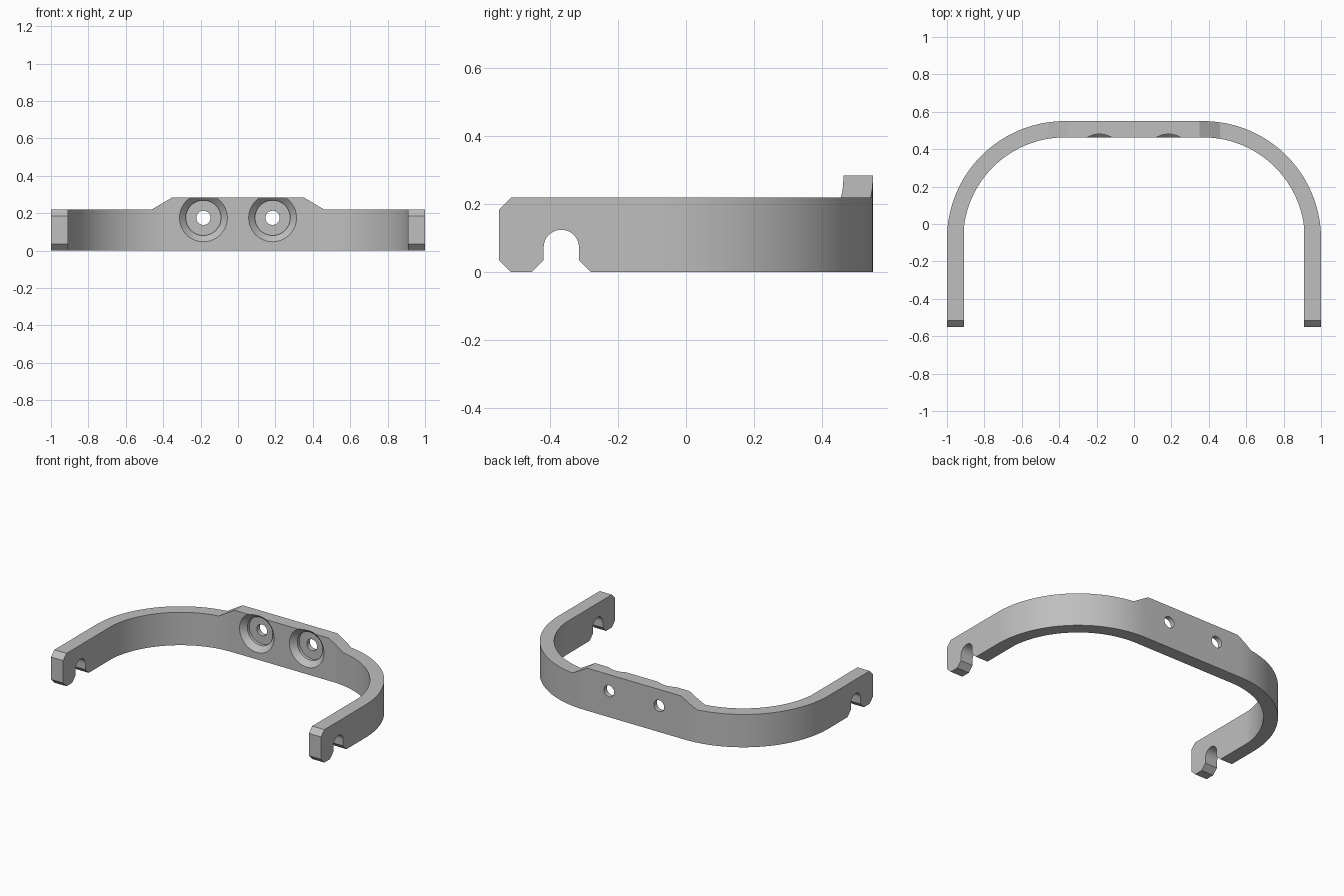
import bpy, bmesh
from math import pi, cos, sin, radians
from mathutils import Vector

if "Cube" in bpy.data.objects:
    bpy.data.objects.remove(bpy.data.objects["Cube"], do_unlink=True)

grey = bpy.data.materials.new("Plain grey")
grey.use_nodes = True
colour = (0.52, 0.52, 0.52, 1)
grey.diffuse_color = colour
grey.node_tree.nodes["Principled BSDF"].inputs["Base Color"].default_value = colour


def arc(cx, cy, r, start, end, steps=40):
    angles = [radians(start + (end - start) * i / steps) for i in range(steps + 1)]
    return [(cx + r * cos(a), cy + r * sin(a)) for a in angles]


def finish(name, bm):
    bmesh.ops.recalc_face_normals(bm, faces=bm.faces)
    mesh = bpy.data.meshes.new(name)
    bm.to_mesh(mesh)
    bm.free()
    mesh.materials.append(grey)
    obj = bpy.data.objects.new(name, mesh)
    bpy.context.collection.objects.link(obj)
    return obj


def prism(name, outline, place, low, high):
    """Extrude a closed outline; place maps (u, v, depth) to a position."""
    bm = bmesh.new()
    face = bm.faces.new([bm.verts.new(place(u, v, low)) for u, v in outline])
    offset = Vector(place(0, 0, high)) - Vector(place(0, 0, low))
    moved = bmesh.ops.extrude_face_region(bm, geom=[face])["geom"]
    bmesh.ops.translate(bm, vec=offset,
                        verts=[g for g in moved if isinstance(g, bmesh.types.BMVert)])
    return finish(name, bm)


def lathe_y(name, profile, x, z, sides=64):
    """Closed solid of revolution about a front-to-back axis."""
    bm = bmesh.new()
    rings = [[bm.verts.new((x + r * cos(2 * pi * i / sides), y,
                            z + r * sin(2 * pi * i / sides))) for i in range(sides)]
             for r, y in profile]
    for a, b in zip(rings, rings[1:]):
        for i in range(sides):
            j = (i + 1) % sides
            bm.faces.new((a[i], a[j], b[j], b[i]))
    bm.faces.new(rings[0])
    bm.faces.new(rings[-1])
    return finish(name, bm)


def combine(target, tool, operation):
    mod = target.modifiers.new("shape", 'BOOLEAN')
    mod.operation, mod.object, mod.solver = operation, tool, 'EXACT'
    bpy.context.view_layer.objects.active = target
    bpy.ops.object.modifier_apply(modifier=mod.name)
    bpy.data.objects.remove(tool, do_unlink=True)


# Curved band: U shape seen from above
centre_x, centre_y = 0.37, -0.08
outer = [(1.0, -0.7)] + arc(centre_x, centre_y, 0.63, 0, 90)
inner = [(0.91, -0.7)] + arc(centre_x, centre_y, 0.543, 0, 90)
inner = [(min(x, 0.91), y) for x, y in inner]


def mirrored(half):
    return half + [(-x, y) for x, y in reversed(half)]


bracket = prism("curved_bracket", mirrored(outer) + mirrored(inner)[::-1],
                lambda u, v, d: (u, v, d), -0.1, 0.4)

# Side silhouette: chamfered leg ends and open slots
slot_y, slot_r = -0.367, 0.052
side = [(-0.55, 0.035), (-0.55, 0.185), (-0.515, 0.22), (-0.4, 0.22), (-0.4, 0.5),
        (0.7, 0.5), (0.7, 0), (-0.28, 0), (slot_y + slot_r, 0.035)]
side += arc(slot_y, 0.073, slot_r, 0, 180, 24)
side += [(slot_y - slot_r, 0.035), (-0.455, 0), (-0.515, 0)]
combine(bracket, prism("side_shape", side, lambda u, v, d: (d, u, v), -1.2, 1.2),
        'INTERSECT')

# Front silhouette: raised middle with sloped shoulders
front = mirrored([(1.3, -0.2), (1.3, 0.22), (0.46, 0.22), (0.35, 0.285)])
combine(bracket, prism("front_shape", front, lambda u, v, d: (u, d, v), -1, 1),
        'INTERSECT')

# Two bevelled screw recesses with through holes
wall = 0.463
recess = [(0.148, wall - 0.02), (0.128, wall), (0.094, wall + 0.034),
          (0.094, wall + 0.055), (0.038, wall + 0.055), (0.038, 0.7)]
for x in (-0.185, 0.185):
    combine(bracket, lathe_y("screw_recess", recess, x, 0.175), 'DIFFERENCE')

bpy.ops.object.select_all(action='DESELECT')
bracket.select_set(True)
bpy.context.view_layer.objects.active = bracket
bpy.ops.object.shade_smooth_by_angle(angle=radians(25))
